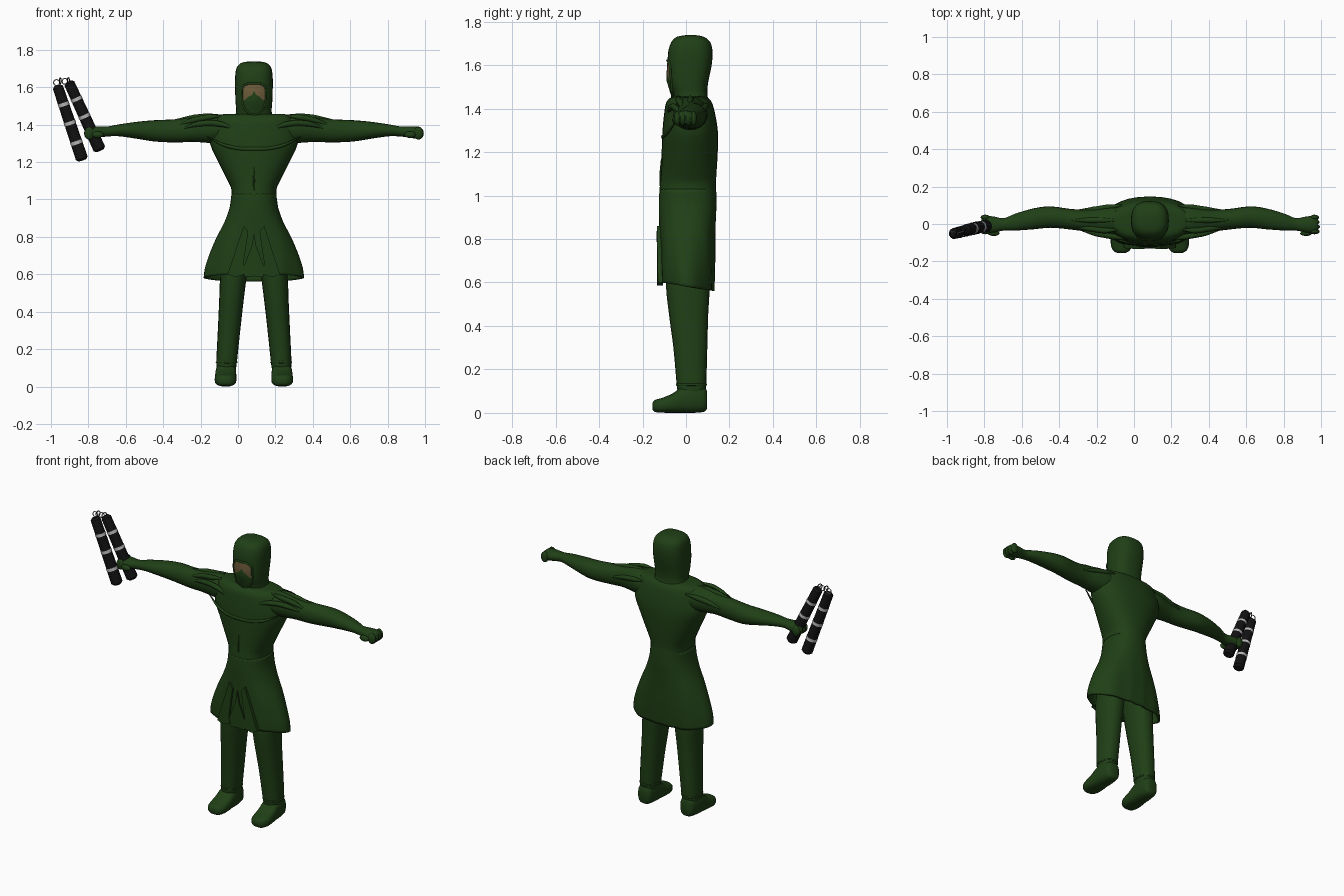
import bpy, bmesh, math
from mathutils import Vector

if "Cube" in bpy.data.objects:
    bpy.data.objects.remove(bpy.data.objects["Cube"])

CX = 0.085  # body centre line


def mat(name, rgb):
    m = bpy.data.materials.new(name)
    m.diffuse_color = (*rgb, 1)
    m.use_nodes = True
    m.node_tree.nodes["Principled BSDF"].inputs["Base Color"].default_value = m.diffuse_color
    return m


GREEN = mat("green_cloth", (0.014, 0.05, 0.008))
SKIN = mat("skin", (0.16, 0.11, 0.045))
BLACK = mat("black_wood", (0.006, 0.006, 0.006))
WHITE = mat("grey_band", (0.5, 0.5, 0.5))


def finish(name, bm, m, angle=50):
    bmesh.ops.recalc_face_normals(bm, faces=bm.faces)
    me = bpy.data.meshes.new(name)
    bm.to_mesh(me)
    bm.free()
    ob = bpy.data.objects.new(name, me)
    bpy.context.collection.objects.link(ob)
    me.materials.append(m)
    bpy.ops.object.select_all(action='DESELECT')
    ob.select_set(True)
    bpy.context.view_layer.objects.active = ob
    bpy.ops.object.shade_smooth_by_angle(angle=math.radians(angle))
    return ob


def spline(rows, sub):
    out = []
    for i in range(len(rows) - 1):
        p = [rows[max(i - 1, 0)], rows[i], rows[i + 1], rows[min(i + 2, len(rows) - 1)]]
        for k in range(sub):
            t = k / sub
            out.append([0.5 * (2 * b + (c - a) * t + (2 * a - 5 * b + 4 * c - d) * t * t
                               + (3 * b - a - 3 * c + d) * t ** 3) for a, b, c, d in zip(*p)])
    return out + [list(rows[-1])]


def loft(name, rows, place, n=28, power=2.3, sub=3, caps=True, m=GREEN):
    """rows: (t, centre u, centre v, radius u, radius v); place maps (t, u, v) to a point."""
    bm = bmesh.new()
    rings = []
    for t, cu, cv, ru, rv in spline(rows, sub):
        ring = []
        for k in range(n):
            a = 2 * math.pi * k / n
            c, s = math.cos(a), math.sin(a)
            u = cu + ru * math.copysign(abs(c) ** (2 / power), c)
            v = cv + rv * math.copysign(abs(s) ** (2 / power), s)
            ring.append(bm.verts.new(place(t, u, v)))
        rings.append(ring)
    for r, q in zip(rings, rings[1:]):
        for k in range(n):
            bm.faces.new((r[k], r[(k + 1) % n], q[(k + 1) % n], q[k]))
    if caps:
        bm.faces.new(rings[0])
        bm.faces.new(rings[-1])
    return finish(name, bm, m)


def tube(name, pts, r, cyclic=False, m=GREEN):
    cu = bpy.data.curves.new(name, 'CURVE')
    cu.dimensions = '3D'
    cu.bevel_depth, cu.bevel_resolution, cu.resolution_u = r, 2, 6
    sp = cu.splines.new('BEZIER')
    sp.bezier_points.add(len(pts) - 1)
    for i, (b, p) in enumerate(zip(sp.bezier_points, pts)):
        b.co = p
        b.handle_left_type = b.handle_right_type = 'AUTO'
        b.radius = 1 if cyclic else 0.25 + 0.75 * math.sin(math.pi * i / (len(pts) - 1))
    sp.use_cyclic_u = cyclic
    ob = bpy.data.objects.new(name, cu)
    bpy.context.collection.objects.link(ob)
    cu.materials.append(m)


def depth_rows(rows):
    return [(z, 0, (a + b) / 2, rx, (b - a) / 2) for z, rx, a, b in rows]


def upright(t, u, v):
    return (CX + u, v, t)


# torso with flat shoulders
loft("torso", depth_rows([
    (0.9, .14, -.12, .135), (0.98, .126, -.124, .14), (1.05, .12, -.12, .138),
    (1.1, .14, -.115, .14), (1.2, .19, -.112, .146), (1.3, .235, -.108, .146),
    (1.38, .228, -.1, .133), (1.43, .215, -.09, .118), (1.453, .19, -.065, .095),
    (1.458, .1, -.03, .06)]), upright)

# flared, pleated skirt, open below, lower at the back


def skirt_place(t, u, v):
    low = max(0, (0.9 - t) / 0.3)
    a = math.atan2(v, u)
    f = 1 + 0.025 * low * math.cos(10 * a)
    return (CX + u * f, v * f, t - 0.15 * v * low)


skirt = loft("skirt", depth_rows([
    (0.582, .262, -.118, .128), (0.64, .255, -.12, .131), (0.72, .23, -.122, .134),
    (0.8, .197, -.123, .135), (0.88, .157, -.124, .137), (0.96, .129, -.125, .14),
    (1.03, .12, -.121, .137)]), skirt_place, n=60, caps=False)
sol = skirt.modifiers.new("thickness", 'SOLIDIFY')
sol.thickness = 0.012

# front skirt flaps
for s in (-1, 1):
    for name, outline in (
            ("front_flap", [(.03, .83), (.055, .86), (.14, .6), (.1, .585), (.05, .6), (.055, .66)]),
            ("centre_flap", [(0, .82), (.012, .75), (.055, .64), (.05, .585), (0, .59)])):
        bm = bmesh.new()
        dy = 0.004 if name == "centre_flap" else 0
        f = bm.faces.new([bm.verts.new((CX + s * x, -.135 + dy + .3 * x * x, z)) for x, z in outline])
        ext = bmesh.ops.extrude_face_region(bm, geom=[f])
        for v in ext["geom"]:
            if isinstance(v, bmesh.types.BMVert):
                v.co.y += 0.025
        finish(name, bm, GREEN, 30)

# hooded head
loft("hood", depth_rows([
    (1.43, .105, -.05, .105), (1.47, .095, -.06, .098), (1.52, .098, -.078, .102),
    (1.6, .101, -.084, .118), (1.66, .1, -.082, .122), (1.705, .092, -.068, .112),
    (1.73, .068, -.042, .082), (1.738, .03, 0, .045)]), upright, power=2.6)


def face_point(x, z, off):
    front = (1 - min(abs(x) / .101, 1) ** 2.6) ** (1 / 2.6)
    lower = max(0, 1.56 - z) * 0.2
    return (CX + x, .017 - .1 * front + lower - off, z)


def mirrored(half):
    return half + [(-x, z) for x, z in reversed(half[1:-1])]


def plate(name, half, mid, off, bulge, m):
    """Plate that follows the front of the hood, raised towards its middle."""
    bm = bmesh.new()
    outline = mirrored(half)
    centre = bm.verts.new(face_point(0, mid, off + bulge))
    prev = None
    for k in (.33, .66, 1):
        ring = [bm.verts.new(face_point(x * k, mid + (z - mid) * k, off + bulge * (1 - k)))
                for x, z in outline]
        for i in range(len(ring)):
            j = (i + 1) % len(ring)
            if prev:
                bm.faces.new((prev[i], prev[j], ring[j], ring[i]))
            else:
                bm.faces.new((centre, ring[i], ring[j]))
        prev = ring
    finish(name, bm, m)


opening = [(0, 1.62), (.04, 1.617), (.06, 1.6), (.064, 1.56), (.06, 1.52), (.04, 1.475), (0, 1.455)]
plate("face", opening, 1.56, .003, .002, SKIN)
plate("mouth_mask", [(0, 1.578), (.03, 1.548), (.058, 1.525), (.052, 1.49), (.03, 1.465), (0, 1.452)],
      1.53, .005, .008, GREEN)
tube("hood_rim", [face_point(x, z, .002) for x, z in mirrored(opening)], .006, True)

# chest wrap edge and front seam
tube("chest_edge", [(CX + x, y, z) for x, y, z in (
    (-.25, -.05, 1.335), (-.14, -.09, 1.285), (0, -.103, 1.27), (.14, -.09, 1.285), (.25, -.05, 1.335))], .012)
tube("front_seam", [(CX, -.114, 1.17), (CX, -.117, 1.1), (CX, -.119, 1.02)], .005)


def ball(name, loc, rad, m=GREEN):
    bm = bmesh.new()
    bmesh.ops.create_uvsphere(bm, u_segments=14, v_segments=8, radius=1)
    bmesh.ops.scale(bm, vec=rad, verts=bm.verts)
    bmesh.ops.translate(bm, vec=loc, verts=bm.verts)
    finish(name, bm, m)


for s in (-1, 1):
    def sideways(t, u, v):
        return (CX + s * t, u, v)

    # arm and fist: (distance out, y, z, half depth, half height)
    loft("arm", [
        (.1, .02, 1.375, .08, .07), (.2, .02, 1.377, .08, .077), (.26, .018, 1.378, .072, .074),
        (.33, .018, 1.374, .06, .066), (.42, .025, 1.367, .055, .062), (.53, .037, 1.367, .057, .057),
        (.62, .028, 1.37, .056, .046), (.72, .01, 1.37, .045, .032), (.78, -.002, 1.364, .033, .027),
        (.83, -.003, 1.361, .042, .03), (.88, -.003, 1.357, .047, .033), (.9, -.003, 1.356, .035, .022)],
        sideways, n=20, power=2.1)
    for k in range(4):
        ball("finger", sideways(.88, -.04 + .025 * k, 1.354), (.029 - .002 * abs(k - 1), .015, .034))
    ball("thumb", sideways(.835, -.05, 1.347), (.032, .014, .018))

    # shoulder and sleeve folds
    for pts in ([(.08, -.085, 1.37), (.19, -.068, 1.405), (.29, -.05, 1.405), (.38, -.028, 1.38)],
                [(.17, -.03, 1.448), (.24, -.035, 1.44), (.32, -.025, 1.425), (.4, -.02, 1.4)],
                [(.15, .1, 1.42), (.22, .09, 1.41), (.3, .078, 1.395), (.38, .074, 1.375)],
                [(.17, .02, 1.45), (.25, .02, 1.445), (.32, .02, 1.438), (.42, .02, 1.425)]):
        tube("sleeve_fold", [sideways(*p) for p in pts], .017)

    # trouser leg: (z, offset, y, half width, half depth)
    def leg_place(t, u, v):
        return (CX + s * u, v, t)
    loft("leg", [(.09, .147, .025, .05, .062), (.13, .146, .025, .055, .068), (.3, .133, .02, .06, .078),
                 (.45, .121, .012, .065, .09), (.6, .108, .008, .071, .101), (.8, .08, .005, .07, .095)],
         leg_place, n=20)

    # boot with ankle cuff
    def boot_place(t, u, v):
        return (CX + s * u, t, v)
    loft("boot", [(.097, .148, .06, .028, .04), (.082, .148, .063, .045, .058), (.03, .149, .066, .054, .066),
                  (-.02, .15, .06, .056, .06), (-.06, .151, .045, .058, .045), (-.11, .152, .035, .057, .034),
                  (-.142, .152, .032, .044, .028), (-.155, .152, .031, .022, .015)],
         boot_place, n=20, power=2.7)
    tube("boot_cuff", [leg_place(.13, .146 + .053 * math.cos(k * math.pi / 4), .025 + .066 * math.sin(k * math.pi / 4))
                       for k in range(8)], .006, True)


def rod(name, p, q, r1, r2, m, bevel=0):
    d = q - p
    bm = bmesh.new()
    bmesh.ops.create_cone(bm, cap_ends=True, segments=12, radius1=r1, radius2=r2, depth=d.length)
    if bevel:
        edges = [e for e in bm.edges if any(len(f.verts) > 4 for f in e.link_faces)]
        bmesh.ops.bevel(bm, geom=edges, offset=bevel, segments=1, affect='EDGES')
    ob = finish(name, bm, m, 35)
    ob.location = (p + q) / 2
    ob.rotation_euler = d.to_track_quat('Z', 'Y').to_euler()


# pair of banded sticks
for low, top in ((Vector((-.832, -.018, 1.21)), Vector((-.966, -.052, 1.61))),
                 (Vector((-.737, .0, 1.262)), Vector((-.906, -.032, 1.63)))):
    rod("stick", low, top, .034, .029, BLACK, .011)
    for t in (.24, .5, .75):
        r = .0352 - .005 * t
        rod("stick_band", low.lerp(top, t - .022), low.lerp(top, t + .022), r, r, WHITE)

# chain links joining the sticks
for x, z, tilt in ((-.97, 1.625, 0), (-.95, 1.634, 1.3), (-.925, 1.632, .3), (-.907, 1.635, 1.2)):
    bpy.ops.mesh.primitive_torus_add(location=(x, -.043, z), rotation=(math.pi / 2, .4, tilt),
                                     major_radius=.016, minor_radius=.003,
                                     major_segments=16, minor_segments=6)
    ob = bpy.context.object
    ob.name = "chain_link"
    ob.data.materials.append(WHITE if tilt < 1 else BLACK)
